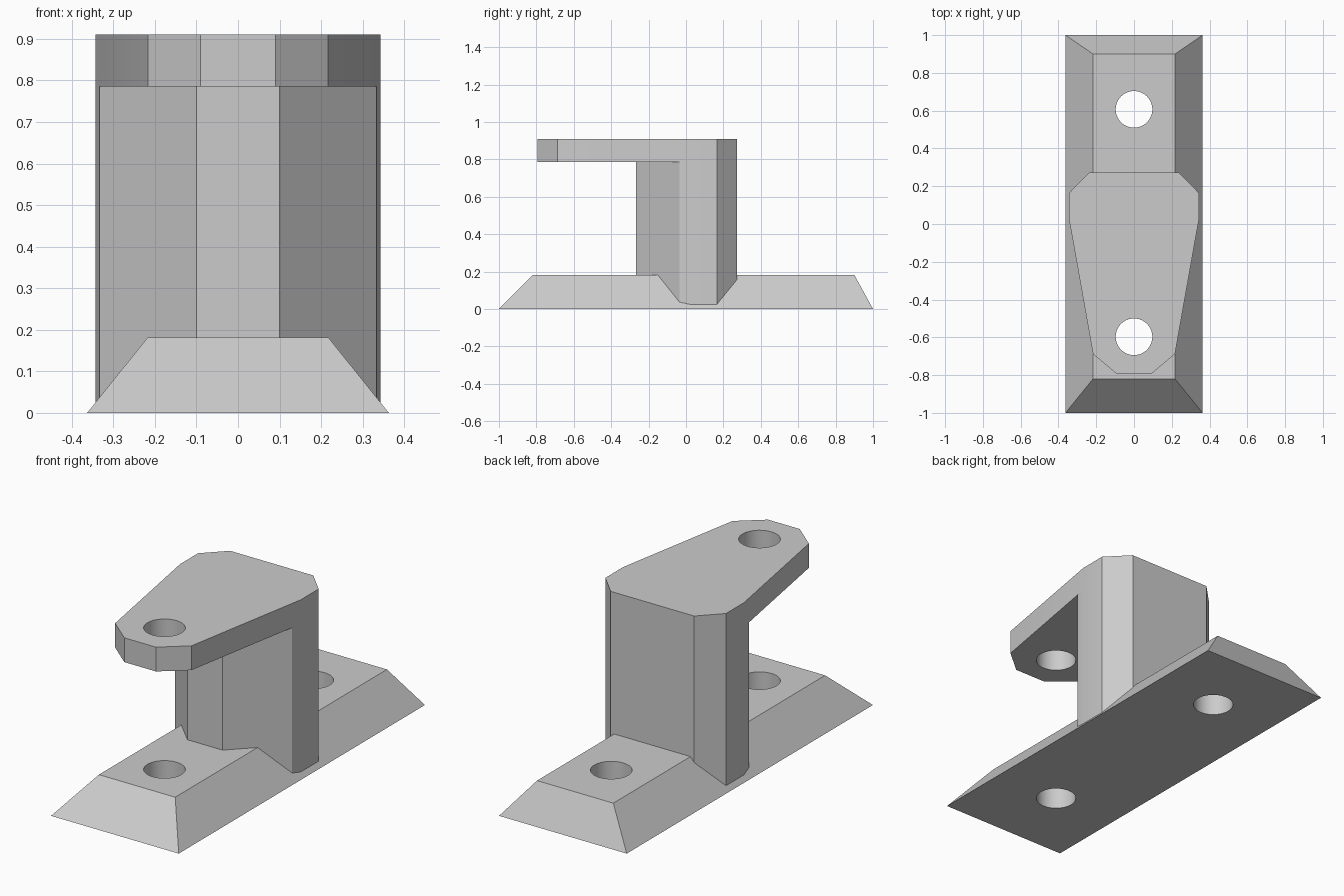
import bpy
import bmesh
from math import radians

cube = bpy.data.objects.get("Cube")
if cube:
    bpy.data.objects.remove(cube, do_unlink=True)

grey = bpy.data.materials.new("light_grey")
grey.use_nodes = True
grey.diffuse_color = (0.6, 0.6, 0.6, 1)
grey.node_tree.nodes["Principled BSDF"].inputs["Base Color"].default_value = (0.6, 0.6, 0.6, 1)


def loft(name, lower, upper, z0, z1):
    """Solid between two matching outlines at heights z0 and z1."""
    bm = bmesh.new()
    a = [bm.verts.new((x, y, z0)) for x, y in lower]
    b = [bm.verts.new((x, y, z1)) for x, y in upper]
    bm.faces.new(a[::-1])
    bm.faces.new(b)
    for i in range(len(a)):
        j = (i + 1) % len(a)
        bm.faces.new((a[i], a[j], b[j], b[i]))
    bmesh.ops.recalc_face_normals(bm, faces=bm.faces)
    mesh = bpy.data.meshes.new(name)
    bm.to_mesh(mesh)
    bm.free()
    mesh.materials.append(grey)
    obj = bpy.data.objects.new(name, mesh)
    bpy.context.collection.objects.link(obj)
    return obj


def mirrored(half):
    """Close a right-hand outline by mirroring it across x = 0."""
    return half + [(-x, y) for x, y in reversed(half)]


def combine(target, tool, operation):
    mod = target.modifiers.new(operation.lower(), 'BOOLEAN')
    mod.operation, mod.object, mod.solver = operation, tool, 'EXACT'
    bpy.context.view_layer.objects.active = target
    bpy.ops.object.modifier_apply(modifier=mod.name)
    bpy.data.objects.remove(tool, do_unlink=True)


def bolt_hole(target, y):
    bpy.ops.mesh.primitive_cylinder_add(vertices=48, radius=0.097, depth=3, location=(0, y, 0))
    cutter = bpy.context.object
    cutter.hide_render = True
    cutter.data.materials.append(grey)
    combine(target, cutter, 'DIFFERENCE')


# Bevelled mounting base
base = loft("mounting_base", mirrored([(0.363, -1), (0.363, 1)]),
            mirrored([(0.217, -0.82), (0.217, 0.90)]), 0, 0.182)

# Post and overhanging arm share the tapered outline
back = [(0.343, 0.02), (0.343, 0.165), (0.237, 0.273)]
post_outline = mirrored([(0.1, -0.268), (0.333, -0.035)] + back)
arm_outline = mirrored([(0.09, -0.795), (0.217, -0.688)] + back)
post = loft("post", post_outline, post_outline, 0.01, 0.85)
arm = loft("arm", arm_outline, arm_outline, 0.785, 0.91)
combine(arm, post, 'UNION')
arm.name = "post_and_arm"

# Through holes
bolt_hole(base, 0.607)
bolt_hole(base, -0.597)
bolt_hole(arm, -0.597)

for obj in (base, arm):
    bpy.ops.object.select_all(action='DESELECT')
    obj.select_set(True)
    bpy.context.view_layer.objects.active = obj
    bpy.ops.object.shade_smooth_by_angle(angle=radians(20))
